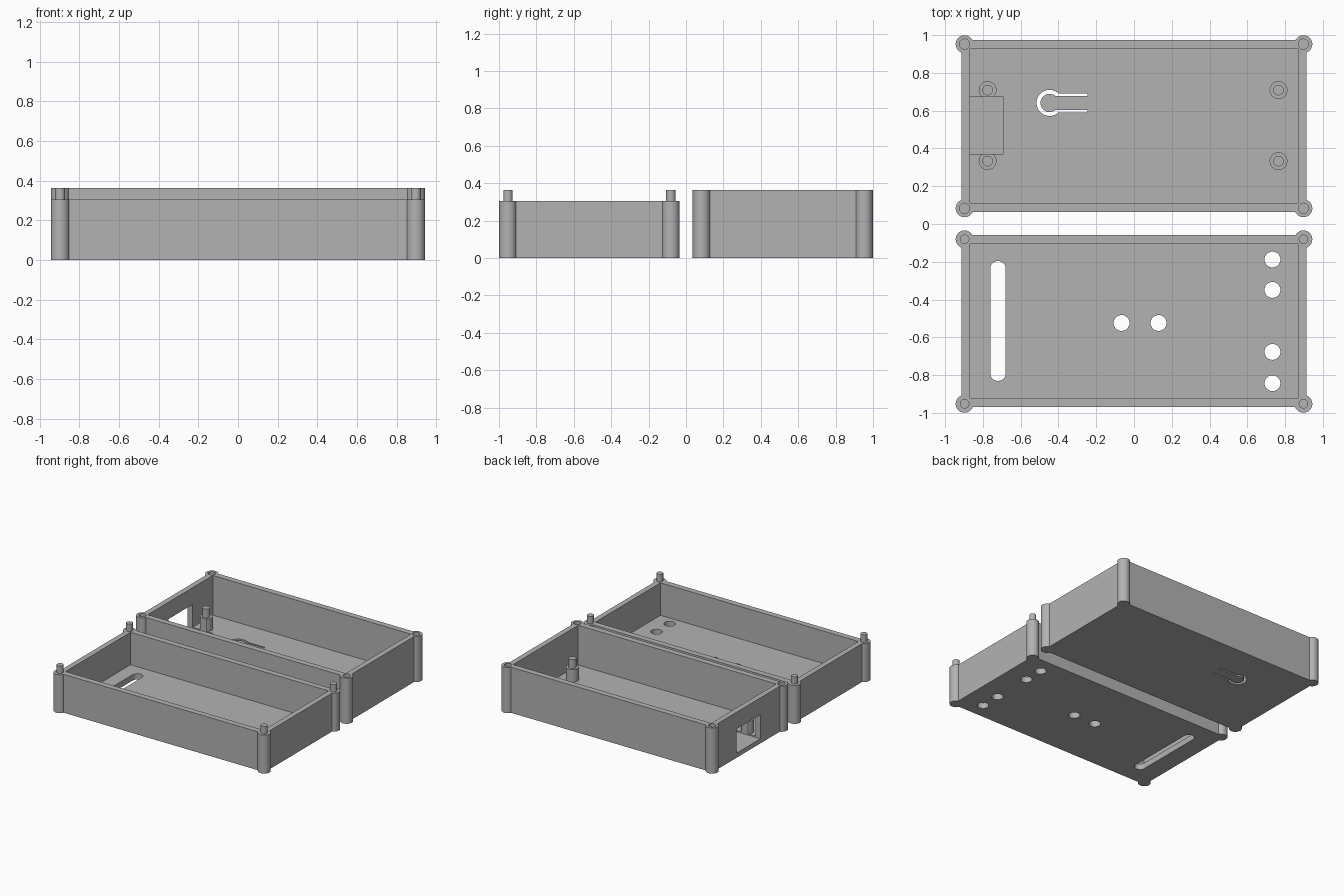
import bpy, bmesh, math
from mathutils import Matrix, Vector

if "Cube" in bpy.data.objects:
    bpy.data.objects.remove(bpy.data.objects["Cube"], do_unlink=True)

grey = bpy.data.materials.new("plain_grey")
grey.use_nodes = True
grey.diffuse_color = (0.45, 0.45, 0.45, 1)
grey.node_tree.nodes["Principled BSDF"].inputs["Base Color"].default_value = grey.diffuse_color

POST_X, POST_R, PIN_R = 0.897, 0.047, 0.025
WALL_X, INNER_X, FLOOR = 0.913, 0.87, 0.047


def finish(name, bm):
    bmesh.ops.recalc_face_normals(bm, faces=bm.faces)
    mesh = bpy.data.meshes.new(name)
    bm.to_mesh(mesh)
    bm.free()
    mesh.materials.append(grey)
    obj = bpy.data.objects.new(name, mesh)
    bpy.context.collection.objects.link(obj)
    return obj


def box(name, x0, x1, y0, y1, z0, z1):
    bm = bmesh.new()
    size = Matrix.Diagonal((x1 - x0, y1 - y0, z1 - z0, 1))
    middle = Matrix.Translation(((x0 + x1) / 2, (y0 + y1) / 2, (z0 + z1) / 2))
    bmesh.ops.create_cube(bm, size=1, matrix=middle @ size)
    return finish(name, bm)


def cylinder(name, x, y, r, z0, z1):
    bm = bmesh.new()
    bmesh.ops.create_cone(bm, cap_ends=True, segments=48, radius1=r, radius2=r,
                          depth=z1 - z0, matrix=Matrix.Translation((x, y, (z0 + z1) / 2)))
    return finish(name, bm)


def prism(name, outline, z0, z1):
    bm = bmesh.new()
    face = bm.faces.new([bm.verts.new((x, y, z0)) for x, y in outline])
    top = bmesh.ops.extrude_face_region(bm, geom=[face])["geom"]
    bmesh.ops.translate(bm, vec=Vector((0, 0, z1 - z0)),
                        verts=[v for v in top if isinstance(v, bmesh.types.BMVert)])
    return finish(name, bm)


def arc(x, y, r, start, end, steps=32):
    angles = [start + (end - start) * i / steps for i in range(steps + 1)]
    return [(x + r * math.cos(a), y + r * math.sin(a)) for a in angles]


def combine(body, parts, operation):
    for part in parts:
        mod = body.modifiers.new(operation, "BOOLEAN")
        mod.operation, mod.solver, mod.object = operation, "EXACT", part
        graph = bpy.context.evaluated_depsgraph_get()
        mesh = bpy.data.meshes.new_from_object(body.evaluated_get(graph))
        body.modifiers.clear()
        body.data = mesh
        bpy.data.objects.remove(part, do_unlink=True)


def tray(name, y0, y1, post_ys, height):
    """Open box with round corner posts and a rectangular cavity."""
    body = box(name, -WALL_X, WALL_X, y0, y1, 0, height)
    combine(body, [cylinder("post", s * POST_X, y, POST_R, 0, height)
                   for s in (-1, 1) for y in post_ys], "UNION")
    wall = WALL_X - INNER_X + 0.004
    combine(body, [box("cavity", -INNER_X, INNER_X, y0 + wall, y1 - wall,
                       FLOOR, height + 0.1)], "DIFFERENCE")
    return body


# Back tray: taller, with sockets in the corner posts
BACK_H, back_posts = 0.362, (0.083, 0.952)
back = tray("back_tray", 0.063, 0.973, back_posts, BACK_H)
combine(back, [cylinder("socket", s * POST_X, y, PIN_R + 0.002, BACK_H - 0.07, BACK_H + 0.1)
               for s in (-1, 1) for y in back_posts], "DIFFERENCE")

# Board standoffs with locating pins
for x in (-0.775, 0.765):
    for y in (0.333, 0.709):
        combine(back, [cylinder("standoff", x, y, POST_R, 0.02, 0.145),
                       cylinder("standoff_pin", x, y, 0.028, 0.1, 0.215)], "UNION")

# Connector opening through the side wall, slightly sunk into the floor
combine(back, [box("opening", -1.1, -0.69, 0.37, 0.672, 0.037, 0.228)], "DIFFERENCE")

# Flexible button: a C-shaped cut with two parallel slits
cx, cy, r_out, r_in, s_out, s_in, end = -0.447, 0.641, 0.069, 0.048, 0.051, 0.037, -0.246
a_out, a_in = math.asin(s_out / r_out), math.asin(s_in / r_in)
outline = ([(end, cy + s_in), (end, cy + s_out)]
           + arc(cx, cy, r_out, a_out, 2 * math.pi - a_out)
           + [(end, cy - s_out), (end, cy - s_in)]
           + arc(cx, cy, r_in, 2 * math.pi - a_in, a_in))
combine(back, [prism("button_slit", outline, -0.1, 0.1)], "DIFFERENCE")

# Front tray: lower, with pins on the corner posts
FRONT_H, front_posts = 0.305, (-0.952, -0.081)
front = tray("front_tray", -0.969, -0.059, front_posts, FRONT_H)
combine(front, [cylinder("corner_pin", s * POST_X, y, PIN_R, FRONT_H - 0.05, 0.364)
                for s in (-1, 1) for y in front_posts], "UNION")

# Round holes and the long slot in the floor
holes = [(-0.066, -0.524), (0.13, -0.524)] + [(0.733, y) for y in (-0.188, -0.349, -0.677, -0.843)]
combine(front, [cylinder("hole", x, y, 0.042, -0.1, 0.1) for x, y in holes], "DIFFERENCE")
slot = arc(-0.72, -0.237, 0.041, 0, math.pi, 20) + arc(-0.72, -0.79, 0.041, math.pi, 2 * math.pi, 20)
combine(front, [prism("slot", slot, -0.1, 0.1)], "DIFFERENCE")

# Smooth the round parts and keep the edges sharp
for obj in (back, front):
    bpy.ops.object.select_all(action="DESELECT")
    obj.select_set(True)
    bpy.context.view_layer.objects.active = obj
    bpy.ops.object.shade_smooth_by_angle(angle=math.radians(30))
